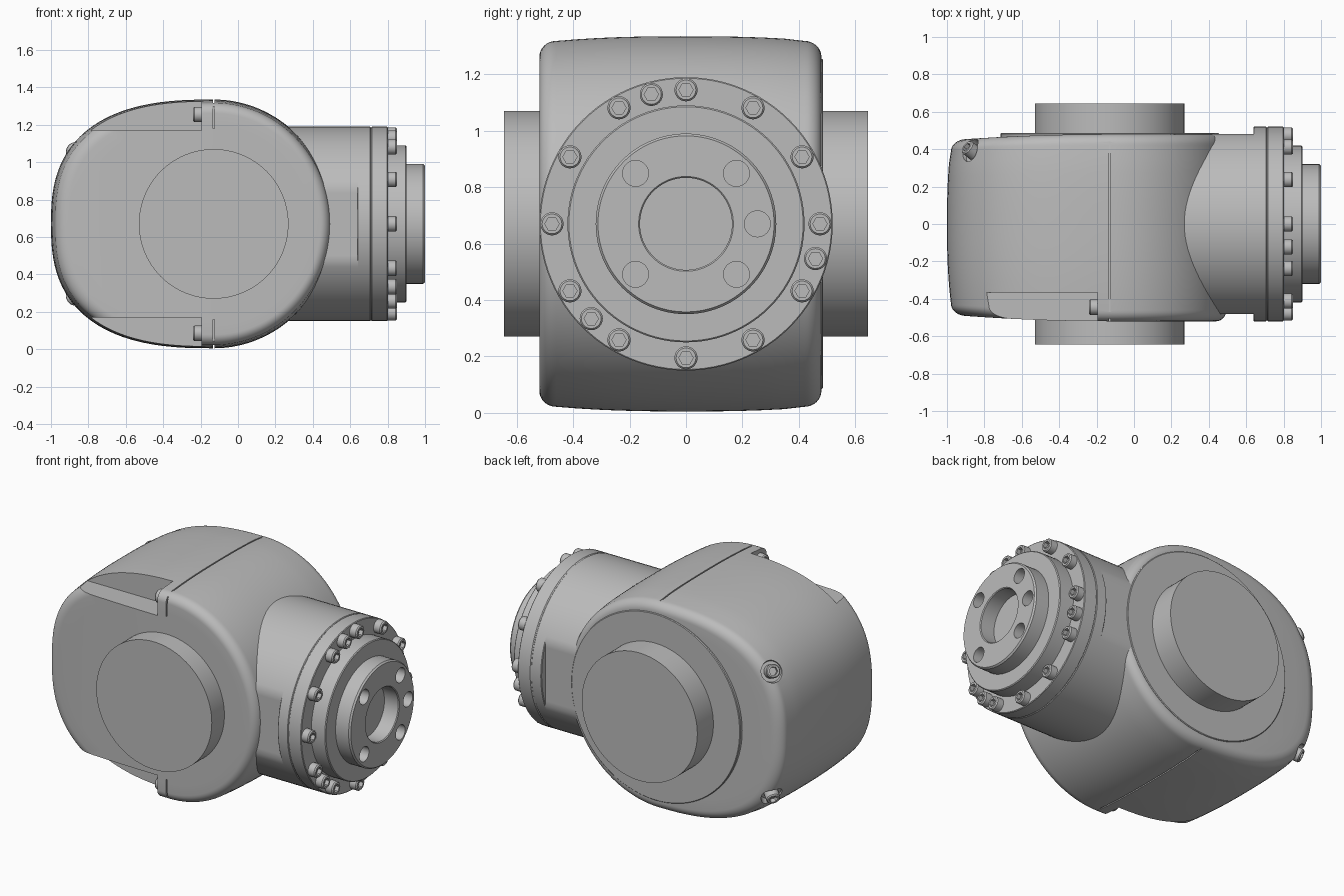
import bpy, bmesh, math
from mathutils import Vector, Matrix

CZ = 0.67            # height of both main axes
BX = -0.13           # x of the cross axis

if "Cube" in bpy.data.objects:
    bpy.data.objects.remove(bpy.data.objects["Cube"])

grey = bpy.data.materials.new("machine_grey")
grey.use_nodes = True
GREY = (0.5, 0.5, 0.5, 1)
grey.diffuse_color = GREY
grey.node_tree.nodes["Principled BSDF"].inputs["Base Color"].default_value = GREY
parts = []


def add(name, mesh, loc=(0, 0, 0), axis=(1, 0, 0)):
    ob = bpy.data.objects.new(name, mesh)
    bpy.context.collection.objects.link(ob)
    ob.location = loc
    ob.rotation_mode = 'QUATERNION'
    ob.rotation_quaternion = Vector((1, 0, 0)).rotation_difference(Vector(axis))
    parts.append(ob)
    return ob


def loft(name, rings):
    """Closed skin through equal-length rings of points, capped at both ends."""
    bm = bmesh.new()
    vr = [[bm.verts.new(p) for p in ring] for ring in rings]
    for a, b in zip(vr, vr[1:]):
        for i in range(len(a)):
            j = (i + 1) % len(a)
            bm.faces.new((a[i], a[j], b[j], b[i]))
    bm.faces.new(vr[0])
    bm.faces.new(vr[-1])
    bmesh.ops.recalc_face_normals(bm, faces=bm.faces)
    me = bpy.data.meshes.new(name)
    bm.to_mesh(me)
    bm.free()
    me.materials.append(grey)
    return me


def hexagon(a):
    return 1 / math.cos(a % (math.pi / 3) - math.pi / 6)


def turned(name, profile, n=96, hex_below=0):
    """Lathe about x from (x, radius) pairs; small radii may be six-sided."""
    rings = []
    for x, r in profile:
        ring = []
        for i in range(n):
            a = math.tau * i / n
            k = r * hexagon(a) if r < hex_below else r
            ring.append((x, k * math.cos(a), k * math.sin(a)))
        rings.append(ring)
    return loft(name, rings)


def cut(target, mesh, loc=(0, 0, 0), axis=(1, 0, 0)):
    cutter = add("cutter", mesh, loc, axis)
    cutter.hide_render = True
    parts.remove(cutter)
    bpy.context.view_layer.update()
    mod = target.modifiers.new("cut", 'BOOLEAN')
    mod.operation = 'DIFFERENCE'
    mod.solver = 'EXACT'
    mod.object = cutter
    with bpy.context.temp_override(object=target, active_object=target):
        bpy.ops.object.modifier_apply(modifier=mod.name)
    bpy.data.objects.remove(cutter)


def block(lo, hi):
    xs, ys, zs = zip(lo, hi)
    return loft("block", [[(x, ys[0], zs[0]), (x, ys[1], zs[0]),
                           (x, ys[1], zs[1]), (x, ys[0], zs[1])] for x in xs])


# Housing: round on the right, squarer on the left, crowned across y
def outline(i, n=128):
    a = math.tau * i / n
    c, s = math.cos(a), math.sin(a)
    if c >= 0:
        return 0.64 * c, 0.665 * s
    e = 2 / 2.6
    return -0.87 * abs(c) ** e, math.copysign(0.665 * abs(s) ** e, s)


def housing_ring(y, k):
    ring = []
    for i in range(128):
        x, z = outline(i)
        x, z = x * k, z * k
        taper = 1 - 0.07 * (max(0, -x) / 0.87) ** 2
        ring.append((BX + x, y * taper, CZ + z))
    return ring


FRONT, BACK, R = -0.52, 0.48, 0.06
half = [(0, 0.4), (0, 0.55), (0, 0.7), (0, 0.8)]
for i in range(9):
    a = math.pi / 2 * i / 8
    half.append((R * (1 - math.cos(a)), 0.975 - 0.085 * (1 - math.sin(a))))
stations = [(FRONT + d, k) for d, k in half]
for i in range(1, 12):
    y = FRONT + R + (BACK - FRONT - 2 * R) * i / 12
    stations.append((y, 1 - 0.025 * (abs(y) / 0.46) ** 2.5))
stations += [(BACK - d, k) for d, k in reversed(half)]
housing = add("housing", loft("housing", [housing_ring(y, k) for y, k in stations]))

# Turned screw with hexagonal socket
screw_mesh = turned("cap_screw", [(-0.02, 0.041), (0.043, 0.041), (0.05, 0.035),
                                  (0.05, 0.022), (0.025, 0.022)], 24, 0.03)

for side in (1, -1):
    def pair(lo, hi):
        z0, z1 = sorted((CZ + side * lo[2], CZ + side * hi[2]))
        return block((lo[0], lo[1], z0), (hi[0], hi[1], z1))
    # Screw notch along the front edge
    cut(housing, pair((-0.9, -0.7, 0.5), (-0.195, -0.365, 0.9)))
    add("notch_screw", screw_mesh, (-0.19, -0.445, CZ + side * 0.585), (-1, 0, 0))
    # Cover seam
    cut(housing, pair((BX - 0.004, -0.47, 0.645), (BX + 0.004, 0.46, 0.9)))
    cut(housing, pair((BX - 0.004, -0.7, 0.51), (BX + 0.004, -0.505, 0.9)))
    # Rear corner screw pocket
    d = Vector((-0.7, 0.55, 0.45 * side))
    p = Vector((-0.86, 0.385, CZ + 0.38 * side))
    cut(housing, turned("pocket", [(-0.01, 0.06), (0.02, 0.066), (0.3, 0.09)], 32), p, d)
    add("cover_screw", screw_mesh, p, d)

# Cross shaft and rear cover disc
add("cross_shaft", turned("cross_shaft", [(-0.645, 0.4), (0.645, 0.4)]), (BX, 0, CZ), (0, 1, 0))
add("rear_cover_disc", turned("rear_cover_disc", [(0.4, 0.585), (0.482, 0.585), (0.486, 0.581)]),
    (BX, 0, CZ), (0, 1, 0))

# Neck, flattened on both sides
neck = turned("neck", [(0, 0.52), (0.32, 0.52), (0.645, 0.52)])
for v in neck.vertices:
    v.co.y = max(-0.48, min(0.48, v.co.y))
add("neck", neck, (0, 0, CZ))

# Flange rings and stepped output hub with bore
add("flange_ring", turned("flange_ring", [(0.638, 0.516), (0.642, 0.52), (0.706, 0.52), (0.71, 0.516)]),
    (0, 0, CZ))
add("bolt_ring", turned("bolt_ring", [(0.705, 0.514), (0.712, 0.516), (0.716, 0.52), (0.797, 0.52),
                                      (0.801, 0.516)]), (0, 0, CZ))
hub = add("output_hub", turned("output_hub", [
    (0.75, 0.42), (0.895, 0.42), (0.9, 0.415), (0.9, 0.32), (0.99, 0.32), (1, 0.312),
    (1, 0.168), (0.995, 0.163), (0.9, 0.163)]), (0, 0, CZ))
for deg in (0, 45, 135, 225, 315):
    a = math.radians(deg)
    cut(hub, turned("hole", [(0.93, 0.046), (1.1, 0.046)], 32),
        (0, 0.253 * math.cos(a), CZ + 0.253 * math.sin(a)))

# Flange screws: twelve even ones plus three extras
for deg in list(range(0, 360, 30)) + [105, 225, 345]:
    a = math.radians(deg)
    add("flange_screw", screw_mesh, (0.8, 0.475 * math.cos(a), CZ + 0.475 * math.sin(a)))

# Smooth shading with crisp edges
bpy.ops.object.select_all(action='DESELECT')
for ob in parts:
    ob.select_set(True)
bpy.context.view_layer.objects.active = housing
bpy.ops.object.shade_smooth_by_angle(angle=math.radians(30))
